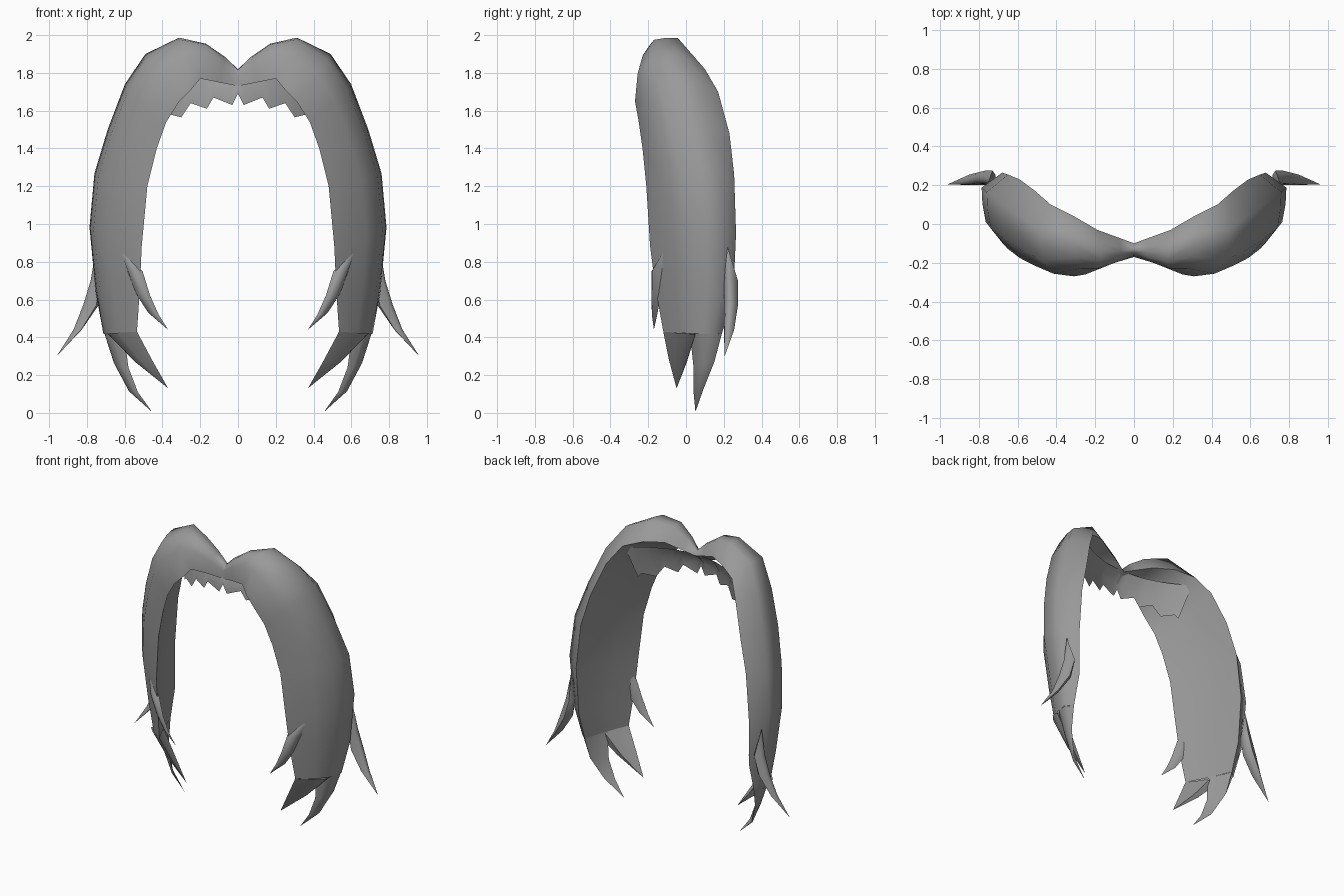
import bpy, bmesh, math
from mathutils import Vector

cube = bpy.data.objects.get("Cube")
if cube:
    bpy.data.objects.remove(cube)

grey = bpy.data.materials.new("hair_grey")
grey.use_nodes = True
tone = (0.32, 0.32, 0.32, 1)
grey.diffuse_color = tone
grey.node_tree.nodes["Principled BSDF"].inputs["Base Color"].default_value = tone


def finish(name, bm):
    """Turn a half into a smooth, mirrored object."""
    bmesh.ops.remove_doubles(bm, verts=bm.verts, dist=0.0005)
    bmesh.ops.recalc_face_normals(bm, faces=bm.faces)
    mesh = bpy.data.meshes.new(name)
    bm.to_mesh(mesh)
    bm.free()
    mesh.materials.append(grey)
    mesh.shade_smooth()
    mesh.set_sharp_from_angle(angle=math.radians(70))
    obj = bpy.data.objects.new(name, mesh)
    bpy.context.collection.objects.link(obj)
    mirror = obj.modifiers.new("mirror", 'MIRROR')
    mirror.merge_threshold = 0.002


def section(front, outer, back, hollow):
    """Thick crescent: thin front edge, bulging outside, rounded back edge."""
    bulge = outer - (front + back) / 2
    return [front,
            front.lerp(outer, .5) + bulge * .25,
            outer,
            outer.lerp(back, .4) + bulge * .3,
            back.lerp(outer, .25) + bulge * .5,
            back,
            back.lerp(front, .33) + bulge * hollow,
            back.lerp(front, .67) + bulge * hollow]


def lock(name, stations, hollow=0.08):
    """Loft sections given by their front, outer and back points."""
    bm = bmesh.new()
    rings = [[bm.verts.new(p) for p in section(*map(Vector, s), hollow)]
             for s in stations]
    for r, s in zip(rings, rings[1:]):
        for i in range(len(r)):
            j = (i + 1) % len(r)
            bm.faces.new((r[i], r[j], s[j], s[i]))
    finish(name, bm)


def point(*p):
    return (p, p, p)


# Long side locks, from the parting over the crown and down
lock("side_lock", [
    ((0, -.17, 1.73), (0, -.15, 1.81), (0, -.1, 1.79)),
    ((.1, -.2, 1.75), (.07, -.17, 1.88), (.08, -.07, 1.82)),
    ((.2, -.24, 1.77), (.17, -.19, 1.95), (.19, -.03, 1.86)),
    ((.25, -.26, 1.71), (.3, -.17, 1.975), (.31, .04, 1.86)),
    ((.31, -.27, 1.65), (.47, -.19, 1.87), (.43, .1, 1.82)),
    ((.38, -.25, 1.54), (.585, -.13, 1.7), (.51, .17, 1.7)),
    ((.43, -.23, 1.4), (.67, -.08, 1.48), (.59, .23, 1.48)),
    ((.48, -.21, 1.2), (.74, -.02, 1.25), (.65, .255, 1.26)),
    ((.51, -.19, .88), (.765, .01, .97), (.68, .265, .95)),
    ((.52, -.16, .65), (.73, .03, .65), (.67, .25, .62)),
    ((.535, -.12, .43), (.685, .03, .42), (.665, .19, .42)),
])

# Pointed ends of the side locks
lock("front_tip", [
    ((.535, -.12, .43), (.685, 0, .42), (.615, .04, .42)),
    ((.455, -.09, .28), (.54, -.03, .27), (.5, .005, .27)),
    point(.37, -.05, .13)])
lock("back_tip", [
    ((.605, .02, .43), (.7, .08, .42), (.665, .19, .42)),
    ((.58, .04, .24), (.635, .07, .25), (.65, .15, .27)),
    ((.53, .04, .11), (.56, .055, .11), (.58, .09, .12)),
    point(.455, .05, .005)])

# Loose wisps at the front and back edges
lock("front_wisp", [
    point(.625, -.11, .87),
    ((.505, -.165, .75), (.555, -.18, .75), (.585, -.12, .75)),
    ((.465, -.175, .62), (.505, -.18, .62), (.54, -.135, .63)),
    ((.42, -.175, .52), (.445, -.178, .52), (.475, -.15, .53)),
    point(.37, -.17, .44)], hollow=-.3)
lock("back_wisp", [
    point(.75, .22, .88),
    ((.73, .2, .7), (.78, .225, .7), (.73, .275, .7)),
    ((.75, .2, .57), (.82, .225, .57), (.77, .275, .57)),
    ((.83, .2, .44), (.87, .215, .44), (.85, .255, .44)),
    point(.96, .205, .3)], hollow=-.3)

# Jagged fringe tucked under the crown
hem = [(0, 1.69), (.03, 1.63), (.13, 1.67), (.165, 1.61), (.25, 1.64),
       (.3, 1.565), (.38, 1.585), (.4, 1.56)]
bm = bmesh.new()
rows = []
for x, z in hem:
    t = x / .4
    top = Vector((x * 1.12, -.11 + .16 * t * t, 1.8 - .01 * t))
    low = Vector((x, -.17 + .14 * t * t, z))
    fold = top.lerp(low, .5) - Vector((0, .03 * (1 - t), 0))
    rows.append([bm.verts.new(p) for p in (top, fold, low)])
for r, s in zip(rows, rows[1:]):
    for i in range(2):
        bm.faces.new((r[i], r[i + 1], s[i + 1], s[i]))
finish("fringe", bm)
